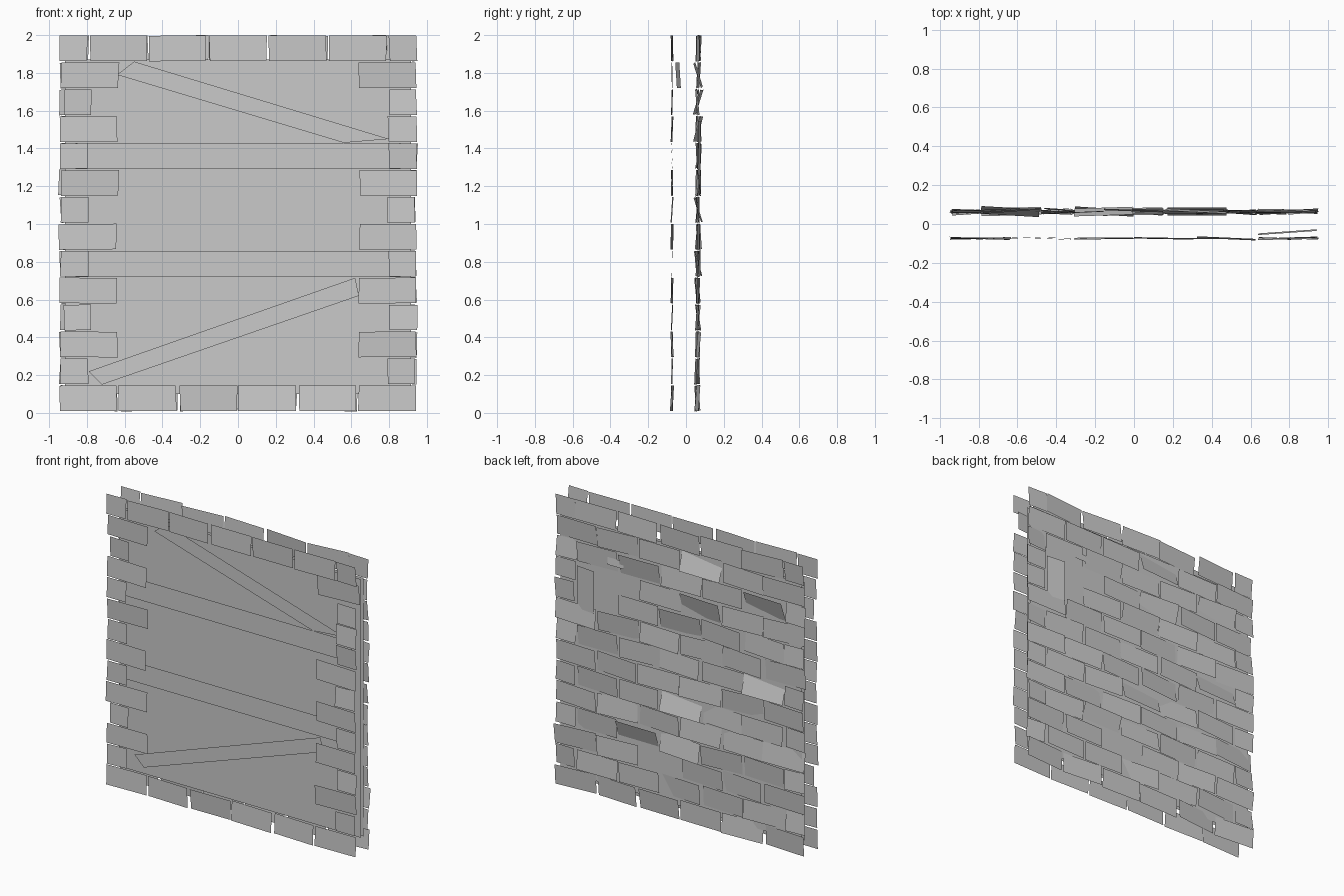
import bpy, bmesh, random
from mathutils import Vector, Matrix

if "Cube" in bpy.data.objects:
    bpy.data.objects.remove(bpy.data.objects["Cube"], do_unlink=True)

rng = random.Random(7)
ROWS, PITCH, TALL = 14, 0.1425, 0.135
END, STEP, GAP = 0.948, 0.316, 0.012

stone = bpy.data.materials.new("stone_grey")
stone.use_nodes = True
GREY = (0.59, 0.59, 0.59, 1)
stone.diffuse_color = GREY
stone.node_tree.nodes["Principled BSDF"].inputs["Base Color"].default_value = GREY


def add_quad(bm, pts):
    return bm.faces.new([bm.verts.new(p) for p in pts])


def make_object(name, bm):
    mesh = bpy.data.meshes.new(name)
    bm.to_mesh(mesh)
    bm.free()
    mesh.materials.append(stone)
    obj = bpy.data.objects.new(name, mesh)
    bpy.context.collection.objects.link(obj)
    return obj


def add_brick(bm, centre, width, height, outward, pitch=0, yaw=0, roll=0):
    """One thin brick face, slightly irregular, turned about its centre."""
    turn = (Matrix.Rotation(yaw, 3, 'Z') @ Matrix.Rotation(pitch, 3, 'X')
            @ Matrix.Rotation(roll, 3, 'Y'))
    pts = []
    for sx, sz in ((-1, -1), (1, -1), (1, 1), (-1, 1)):
        corner = Vector((sx * width / 2 + rng.uniform(-.004, .004), 0, sz * height / 2))
        pts.append(Vector(centre) + turn @ corner)
    add_quad(bm, pts if outward < 0 else pts[::-1])


def course(row):
    """Start and end of every brick in a row of running bond."""
    if row % 2 == 0:
        edges = [-END + STEP * i for i in range(7)]
    else:
        edges = [-END] + [-END + STEP * (i + .5) for i in range(6)] + [END]
    return list(zip(edges, edges[1:]))


def has_point(points, a, b, z):
    """First listed point lying in this brick."""
    for p in points:
        if a <= p[0] < b and z <= p[1] < z + PITCH:
            return p
    return None


# Flat sheets and boards: two wall skins, with rails and braces on the inner one
sheet = [(-.915, .1), (.915, .1), (.915, 1.87), (-.915, 1.87)]
boards = {
    "wall_back_skin": (.05, sheet[::-1]),
    "wall_front_skin": (.024, sheet),
    "upper_rail": (.008, [(-.86, 1.29), (.86, 1.29), (.86, 1.43), (-.86, 1.43)]),
    "lower_rail": (.008, [(-.86, .72), (.86, .72), (.86, .855), (-.86, .855)]),
    "upper_brace": (.008, [(-.64, 1.79), (.56, 1.43), (.8, 1.45), (-.55, 1.86)]),
    "lower_brace": (.008, [(-.72, .15), (.64, .62), (.62, .715), (-.79, .22)]),
}
for name, (y, outline) in boards.items():
    bm = bmesh.new()
    add_quad(bm, [(x, y, z) for x, z in outline])
    make_object(name, bm)

# Brick border standing clear of the wall at the front
bm = bmesh.new()
for row in range(ROWS):
    z = .01 + row * PITCH
    bricks = course(row)
    if row not in (0, ROWS - 1):
        bricks = [bricks[0], bricks[-1]]
    for a, b in bricks:
        if row == 10 and a > 0:
            a = .785
        deep = row == 12 and a > 0
        shift = .02 if row in (3, 11) and a < 0 else rng.uniform(-.006, .006)
        add_brick(bm, ((a + b) / 2 + shift, -.042 if deep else -.074, z + TALL / 2),
                  b - a - GAP, TALL, -1,
                  pitch=rng.uniform(-.07, .07), yaw=.07 if deep else rng.uniform(-.05, .05),
                  roll=rng.uniform(-.01, .01))
make_object("front_brick_border", bm)

# Full brick facing at the back: strongly tipped bricks (x, z, pitch) and bare spots (x, z)
tipped = [(-.25, 1.8, .3), (-.6, 1.6, -.3), (-.17, 1.5, -.25), (.02, 1.36, -.2), (-.62, 1.05, .3),
          (.03, .78, .28), (.3, .5, -.32), (.3, 1.62, -.18), (-.12, .52, .15)]
bare = [(.5, 1.36), (.4, 1.5), (.7, 1.5), (.15, .35)]
bm = bmesh.new()
for row in range(ROWS):
    z = .01 + row * PITCH
    for a, b in course(row):
        if has_point(bare, a, b, z):
            continue
        tip = has_point(tipped, a, b, z)
        add_brick(bm, ((a + b) / 2 + rng.uniform(-.008, .008),
                       .064 if tip else rng.uniform(.058, .07), z + TALL / 2),
                  b - a - GAP, TALL, 1,
                  pitch=tip[2] if tip else rng.uniform(-.1, .1),
                  yaw=rng.uniform(-.08, .08), roll=rng.uniform(-.03, .03))

# Loose bricks around the bare spots, one of them upright
add_brick(bm, (.71, .07, 1.4), .14, .29, 1, yaw=-.1)
add_brick(bm, (.87, .062, 1.505), .15, .13, 1)
add_brick(bm, (.49, .064, 1.64), .12, .05, 1, pitch=.1)
make_object("back_brick_facing", bm)
